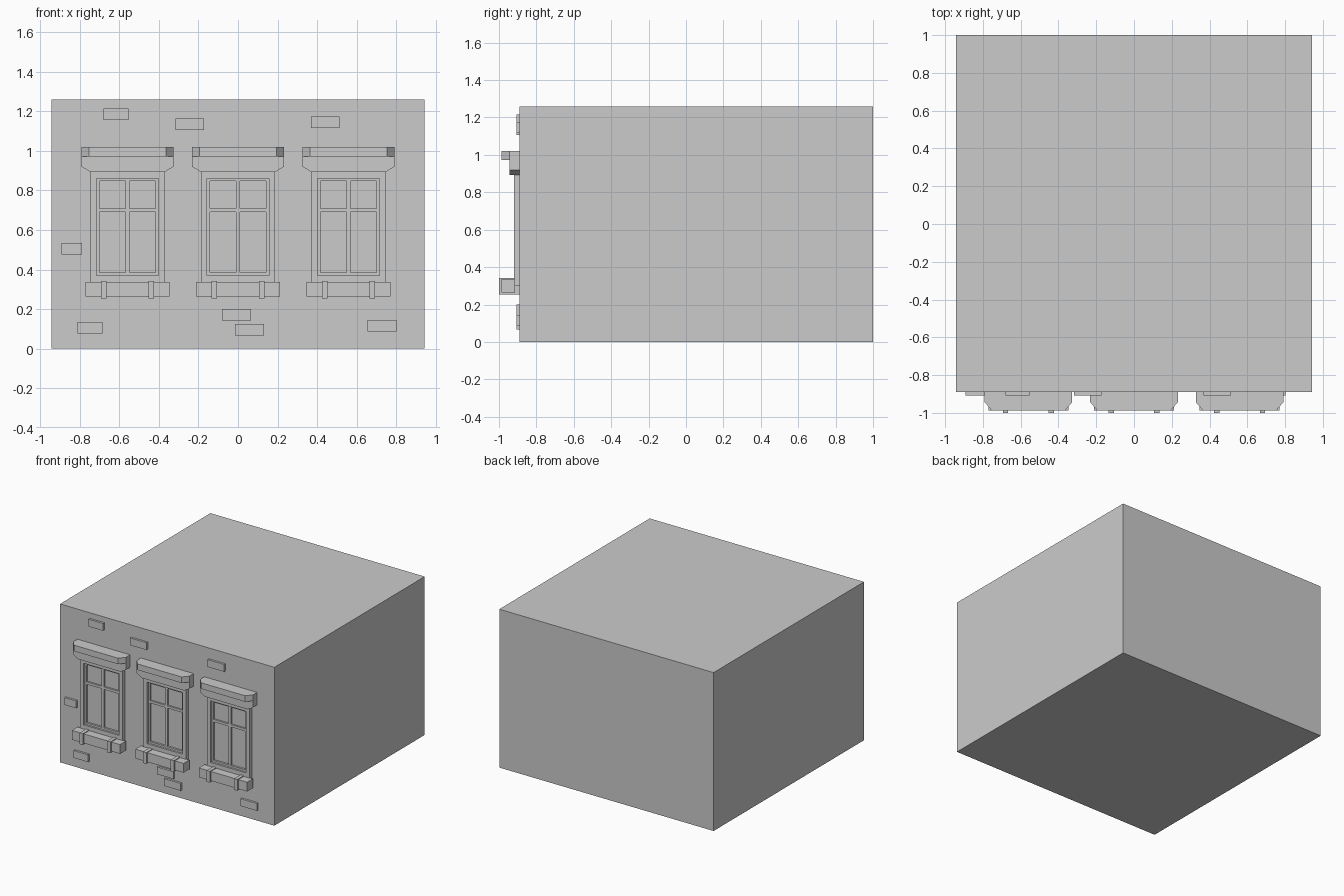
import bpy, bmesh

cube = bpy.data.objects.get("Cube")
if cube:
    bpy.data.objects.remove(cube, do_unlink=True)

grey = bpy.data.materials.new("plain_grey")
grey.use_nodes = True
GREY = (0.6, 0.6, 0.6, 1)
grey.diffuse_color = GREY
grey.node_tree.nodes["Principled BSDF"].inputs["Base Color"].default_value = GREY

WALL = -0.89   # y of the facade


def finish(name, bm):
    bmesh.ops.recalc_face_normals(bm, faces=bm.faces)
    mesh = bpy.data.meshes.new(name)
    bm.to_mesh(mesh)
    bm.free()
    mesh.materials.append(grey)
    obj = bpy.data.objects.new(name, mesh)
    bpy.context.collection.objects.link(obj)
    return obj


def prism(name, outline, start, end):
    """Extrude a closed outline of 3D points by moving it from start to end."""
    bm = bmesh.new()
    face = bm.faces.new([bm.verts.new(p) for p in outline])
    ext = bmesh.ops.extrude_face_region(bm, geom=[face])
    new = [v for v in ext["geom"] if isinstance(v, bmesh.types.BMVert)]
    bmesh.ops.translate(bm, verts=new, vec=[e - s for s, e in zip(start, end)])
    return finish(name, bm)


def box(name, x0, x1, y0, y1, z0, z1):
    outline = [(x0, y0, z0), (x1, y0, z0), (x1, y0, z1), (x0, y0, z1)]
    return prism(name, outline, (0, y0, 0), (0, y1, 0))


def ring(name, cx, outer, inner, front, back):
    """Rectangular surround; outer and inner are (half width, bottom, top)."""
    bm = bmesh.new()

    def loop(rect, y):
        w, b, t = rect
        return [bm.verts.new(p) for p in
                ((cx - w, y, b), (cx + w, y, b), (cx + w, y, t), (cx - w, y, t))]
    loops = [loop(outer, back), loop(outer, front), loop(inner, front), loop(inner, back)]
    for a, b in zip(loops, loops[1:] + loops[:1]):
        for i in range(4):
            j = (i + 1) % 4
            bm.faces.new((a[i], a[j], b[j], b[i]))
    return finish(name, bm)


# Building block
box("building_block", -0.943, 0.943, WALL, 1.0, 0, 1.26)

# Three identical windows
for label, cx in (("right", -0.559), ("middle", 0), ("left", 0.559)):
    n = label + "_window_"
    ring(n + "surround", cx, (0.187, 0.3, 0.9), (0.156, 0.37, 0.86), -0.92, WALL)
    ring(n + "sash", cx, (0.156, 0.37, 0.86), (0.141, 0.385, 0.847), -0.905, WALL)
    box(n + "mullion", cx - 0.01, cx + 0.01, -0.903, WALL, 0.385, 0.847)
    box(n + "transom", cx - 0.141, cx + 0.141, -0.903, WALL, 0.69, 0.71)

    # Lintel with tapered lower corners
    half = [(0.187, 0.893), (0.232, 0.92), (0.232, 1.02)]
    profile = half + [(-x, z) for x, z in reversed(half)]
    prism(n + "lintel", [(cx + x, WALL, z) for x, z in profile], (0, WALL, 0), (0, -0.943, 0))

    # Cornice with angled ends
    half = [(0.232, -0.943), (0.194, -0.987)]
    plan = half + [(-x, y) for x, y in reversed(half)]
    prism(n + "cornice", [(cx + x, y, 0.972) for x, y in plan], (0, 0, 0.972), (0, 0, 1.02))

    # Sill and its two brackets
    box(n + "sill", cx - 0.212, cx + 0.212, -0.987, -0.915, 0.263, 0.337)
    for side, s in (("right", -1), ("left", 1)):
        bx = cx + s * 0.121
        box(n + side + "_bracket", bx - 0.014, bx + 0.014, -1.0, WALL, 0.253, 0.343)

# Loose bricks standing out of the facade: left edge, bottom edge, width
bricks = [(-0.68, 1.157, 0.126), (-0.317, 1.106, 0.146), (0.368, 1.116, 0.146),
          (-0.893, 0.477, 0.103), (-0.812, 0.077, 0.126), (-0.08, 0.143, 0.146),
          (-0.015, 0.067, 0.146), (0.655, 0.087, 0.146)]
for i, (x, z, w) in enumerate(bricks):
    box(f"brick_{i + 1}", x, x + w, -0.907, WALL, z, z + 0.058)
